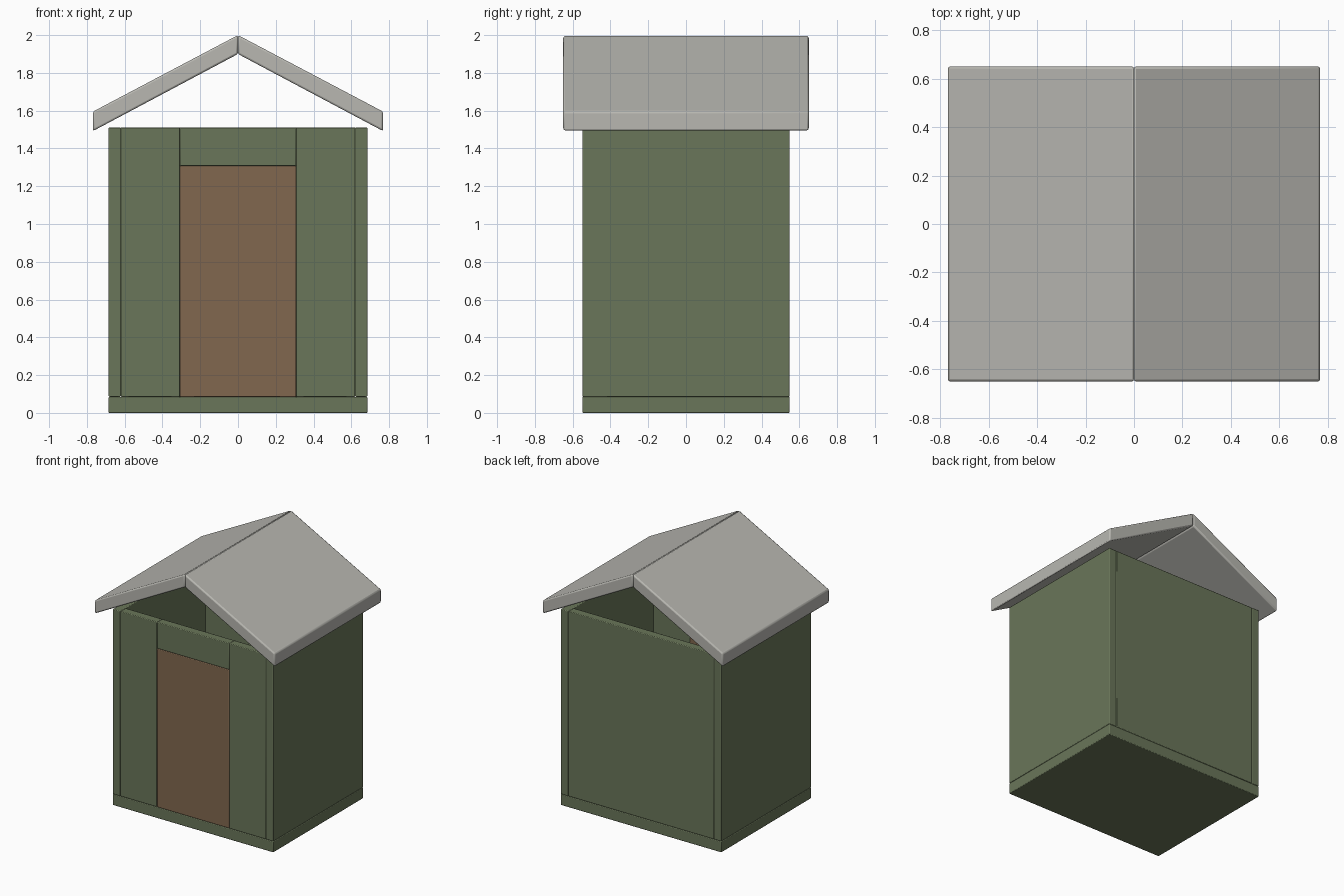
import bpy
import bmesh

cube = bpy.data.objects.get("Cube")
if cube:
    bpy.data.objects.remove(cube, do_unlink=True)


def material(name, rgb):
    mat = bpy.data.materials.new(name)
    mat.use_nodes = True
    color = (*rgb, 1)
    mat.diffuse_color = color
    bsdf = mat.node_tree.nodes["Principled BSDF"]
    bsdf.inputs["Base Color"].default_value = color
    bsdf.inputs["Roughness"].default_value = 0.8
    return mat


GREEN = material("moss green", (0.143, 0.18, 0.10))
BROWN = material("door brown", (0.22, 0.137, 0.078))
GREY = material("roof grey", (0.48, 0.475, 0.44))


def prism(name, outline, y0, y1, mat, bevel):
    """Extrude an x-z outline from y0 to y1 and soften its edges."""
    bm = bmesh.new()
    face = bm.faces.new([bm.verts.new((x, y0, z)) for x, z in outline])
    ext = bmesh.ops.extrude_face_region(bm, geom=[face])
    new_verts = [g for g in ext["geom"] if isinstance(g, bmesh.types.BMVert)]
    bmesh.ops.translate(bm, verts=new_verts, vec=(0, y1 - y0, 0))
    bmesh.ops.recalc_face_normals(bm, faces=bm.faces)
    mesh = bpy.data.meshes.new(name)
    bm.to_mesh(mesh)
    bm.free()
    mesh.materials.append(mat)
    obj = bpy.data.objects.new(name, mesh)
    bpy.context.collection.objects.link(obj)
    mod = obj.modifiers.new("soft edges", "BEVEL")
    mod.width = bevel
    mod.segments = 2
    return obj


def board(name, x0, x1, y0, y1, z0, z1, mat=GREEN):
    outline = [(x0, z0), (x1, z0), (x1, z1), (x0, z1)]
    return prism(name, outline, y0, y1, mat, 0.005)


W, D = 0.685, 0.548       # half width and half depth of the hut
T = 0.065                 # wall thickness
BASE, TOP = 0.085, 1.512  # wall bottom and top
DOOR, HEAD = 0.308, 1.308

# Floor slab and back wall
board("floor", -W, W, -D, D, 0, BASE)
board("back_wall", -W + T, W - T, D - T, D, BASE, TOP)

# Front door and the panel above it
board("door", -DOOR, DOOR, -D, -D + T, BASE, HEAD, BROWN)
board("door_header", -DOOR, DOOR, -D, -D + T, HEAD, TOP)

# Mirrored side walls, front panels and roof slopes
for side, s in (("left", 1), ("right", -1)):
    board(side + "_wall", *sorted((s * (W - T), s * W)), -D, D, BASE, TOP)
    board(side + "_front_panel", *sorted((s * DOOR, s * (W - T))),
          -D, -D + T, BASE, TOP)
    slope = [(0, 2.0), (s * 0.768, 1.595), (s * 0.768, 1.492), (0, 1.9)]
    prism(side + "_roof", slope, -0.65, 0.65, GREY, 0.01)

# Smooth the bevels while keeping the flat faces crisp
bpy.ops.object.select_all(action="DESELECT")
for obj in bpy.context.collection.objects:
    if obj.type == "MESH":
        obj.select_set(True)
        bpy.context.view_layer.objects.active = obj
bpy.ops.object.shade_smooth_by_angle()
